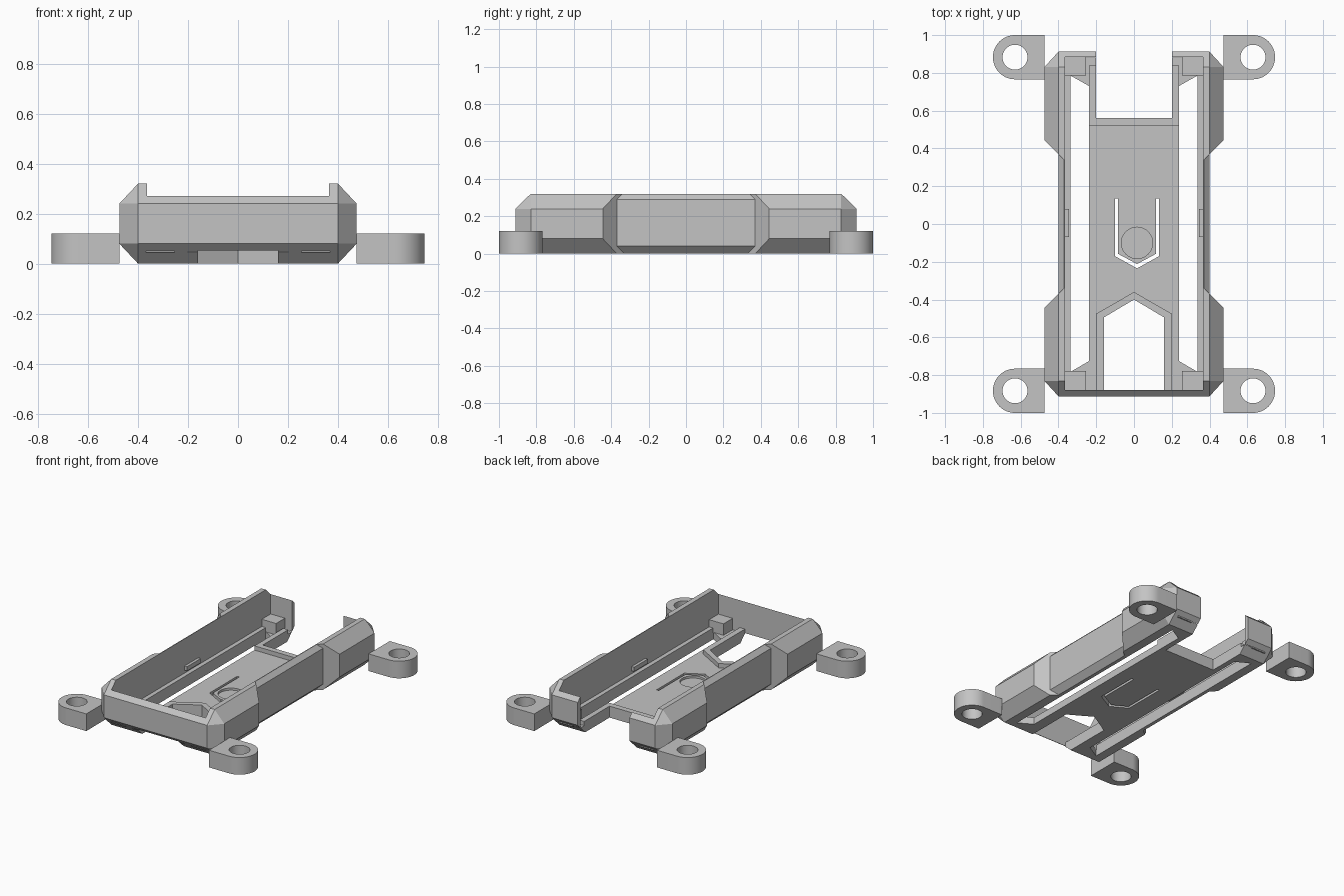
import bpy, bmesh, math

cube = bpy.data.objects.get("Cube")
if cube:
    bpy.data.objects.remove(cube, do_unlink=True)

grey = bpy.data.materials.new("plain_grey")
grey.use_nodes = True
GREY = (0.55, 0.55, 0.55, 1)
grey.diffuse_color = GREY
grey.node_tree.nodes["Principled BSDF"].inputs["Base Color"].default_value = GREY


def finish(name, bm):
    bmesh.ops.recalc_face_normals(bm, faces=bm.faces)
    mesh = bpy.data.meshes.new(name)
    bm.to_mesh(mesh)
    bm.free()
    mesh.materials.append(grey)
    obj = bpy.data.objects.new(name, mesh)
    bpy.context.collection.objects.link(obj)
    return obj


def prism(name, outline, low, high, axis="z"):
    """Extrude an outline: (x, y) up z, or (x, z) along y."""
    bm = bmesh.new()
    place = (lambda a, b: (a, b, low)) if axis == "z" else (lambda a, b: (a, low, b))
    face = bm.faces.new([bm.verts.new(place(a, b)) for a, b in outline])
    moved = bmesh.ops.extrude_face_region(bm, geom=[face])["geom"]
    step = (0, 0, high - low) if axis == "z" else (0, high - low, 0)
    bmesh.ops.translate(bm, vec=step, verts=[v for v in moved if isinstance(v, bmesh.types.BMVert)])
    return finish(name, bm)


def rect(x0, x1, y0, y1):
    return [(x0, y0), (x1, y0), (x1, y1), (x0, y1)]


def mirror(outline, side):
    return [(x * side, y) for x, y in outline]


def both(half):
    """Close a right-hand half outline with its mirror image."""
    return half + [(-x, y) for x, y in reversed(half) if abs(x) > 0.0001]


def circle(cx, cy, r, start=0.0, sweep=2 * math.pi, n=48):
    return [(cx + r * math.cos(start + sweep * i / n), cy + r * math.sin(start + sweep * i / n))
            for i in range(n)]


def combine(target, tool, operation="DIFFERENCE"):
    mod = target.modifiers.new("shape", "BOOLEAN")
    mod.operation, mod.solver, mod.object = operation, "EXACT", tool
    bpy.context.view_layer.update()
    result = bpy.data.meshes.new_from_object(
        target.evaluated_get(bpy.context.evaluated_depsgraph_get()))
    target.modifiers.clear()
    target.data = result
    bpy.data.objects.remove(tool, do_unlink=True)


# Chamfered outer shell
bm = bmesh.new()
for sx in (-1, 1):
    for sy in (-1, 1):
        for z in (0, 0.32):
            bm.verts.new((sx * 0.4, sy * 0.83, z))
        for z in (0.08, 0.24):
            bm.verts.new((sx * 0.475, sy * 0.83, z))
            bm.verts.new((sx * 0.4, sy * 0.912, z))
bmesh.ops.convex_hull(bm, input=bm.verts)
bmesh.ops.dissolve_limit(bm, angle_limit=0.01, verts=bm.verts, edges=bm.edges)
case = finish("case", bm)

# Narrow waist between the corner bumpers
for side in (-1, 1):
    waist = [(0.35, -0.32), (0.6, -0.57), (0.6, 0.57), (0.35, 0.32)]
    combine(case, prism("waist_cutter", mirror(waist, side), -1, 1))
middle = both([(0.36, 0), (0.4, 0.04), (0.4, 0.29), (0.37, 0.32)])
combine(case, prism("middle", middle, -0.5, 0.5, "y"), "UNION")

# Open cavity, end openings and floor holes
combine(case, prism("cavity", rect(-0.365, 0.365, -0.88, 0.883), 0.05, 1))
combine(case, prism("rear_gap", rect(-0.2, 0.2, 0.56, 1.2), -1, 1))
combine(case, prism("arrow_hole", both([(0.16, -0.88), (0.16, -0.495), (0, -0.4)]), -1, 0.15))
combine(case, prism("front_notch", rect(-0.16, 0.16, -1, -0.87), -1, 0.052))
slot = [(0.237, -0.725), (0.335, -0.782), (0.335, 0.785), (0.237, 0.73)]
for side in (-1, 1):
    combine(case, prism("slot", mirror(slot, side), -1, 0.15))

# Sprung push tab with a shallow round dimple
OFF = 0.016
tab = both([(0.117, 0.135), (0.117, -0.17), (0, -0.235)])
tab_gap = [(0.117, 0.135), (0.117, -0.17), (0, -0.235), (-0.117, -0.17), (-0.117, 0.135),
           (-0.1, 0.135), (-0.1, -0.158), (0, -0.212), (0.1, -0.158), (0.1, 0.135)]
combine(case, prism("tab_gap", [(x + OFF, y) for x, y in tab_gap], -1, 0.15))
combine(case, prism("dimple", circle(OFF, -0.1, 0.083), 0.035, 0.15))

# Raised rims round the floor openings
arrow_rim = [(0.2, -0.88), (0.2, -0.475), (0, -0.36), (-0.2, -0.475), (-0.2, -0.88),
             (-0.16, -0.88), (-0.16, -0.495), (0, -0.4), (0.16, -0.495), (0.16, -0.88)]
prism("arrow_rim", arrow_rim, 0.045, 0.08)
rear_rim = [(0.237, 0.84), (0.237, 0.52), (-0.237, 0.52), (-0.237, 0.84),
            (-0.2, 0.84), (-0.2, 0.56), (0.2, 0.56), (0.2, 0.84)]
prism("rear_rim", rear_rim, 0.045, 0.08)

# Side rails, wall clips and corner posts
for side, label in ((1, "left"), (-1, "right")):
    prism(label + "_rail", mirror(rect(0.335, 0.368, -0.78, 0.785), side), 0.045, 0.08)
    prism(label + "_clip", mirror(rect(0.345, 0.368, -0.07, 0.08), side), 0.1, 0.13)
    for y0, y1, end in ((-0.882, -0.778, "front"), (0.785, 0.885, "rear")):
        prism(f"{end}_{label}_post", mirror(rect(0.255, 0.368, y0, y1), side), 0.045, 0.13)

# Mounting lugs with screw holes
for side, label in ((1, "left"), (-1, "right")):
    for cy, end in ((-0.883, "front"), (0.883, "rear")):
        arc = circle(0.63, cy, 0.117, -math.pi / 2, math.pi, 32)
        outline = [(0.475, cy + 0.117), (0.475, cy - 0.117)] + arc + [(0.63, cy + 0.117)]
        lug = prism(f"{end}_{label}_lug", mirror(outline, side), 0, 0.12)
        combine(lug, prism("screw_hole", circle(0.63 * side, cy, 0.066), -1, 1))
        bpy.ops.object.select_all(action="DESELECT")
        lug.select_set(True)
        bpy.context.view_layer.objects.active = lug
        bpy.ops.object.shade_smooth_by_angle(angle=math.radians(30))
